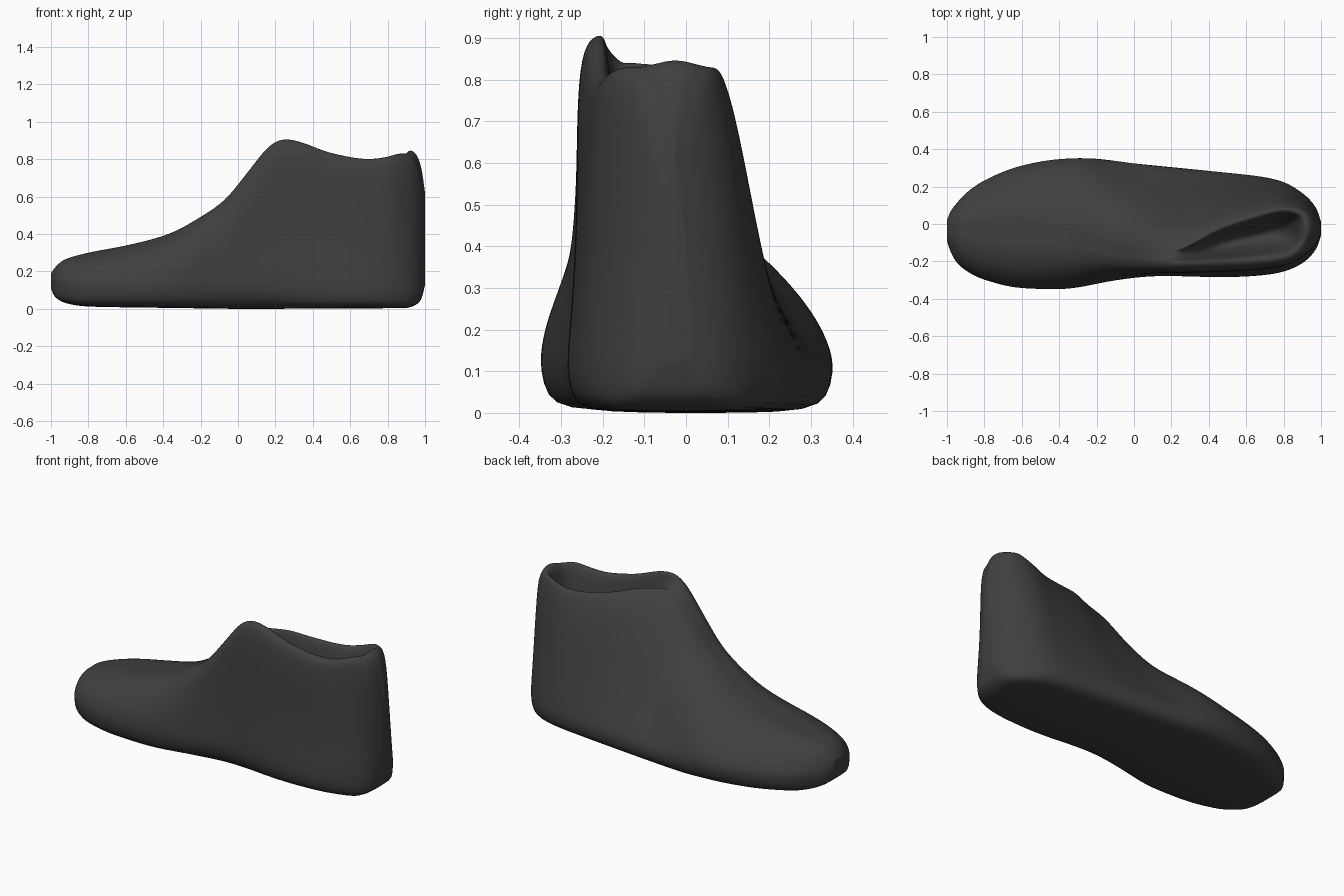
import bpy, bmesh, math

if "Cube" in bpy.data.objects:
    bpy.data.objects.remove(bpy.data.objects["Cube"])

# Curves along the length of the shoe: (x, value) pairs
OUT_R = [(-1, .02), (-.98, .07), (-.95, .11), (-.9, .165), (-.8, .235), (-.6, .315), (-.4, .35),
         (-.25, .357), (0, .335), (.5, .283), (.7, .257), (.8, .23), (.9, .17), (.95, .122), (.98, .075), (1, .01)]
OUT_L = [(-1, -.09), (-.98, -.15), (-.95, -.205), (-.9, -.25), (-.8, -.3), (-.6, -.345), (-.4, -.352),
         (-.12, -.322), (.2, -.308), (.5, -.294), (.7, -.279), (.8, -.26), (.9, -.215), (.95, -.17), (.98, -.125), (1, -.06)]
TOP = [(-1, .19), (-.975, .225), (-.93, .262), (-.8, .3), (-.6, .338), (-.37, .4), (-.17, .51), (-.07, .58),
       (0, .665), (.09, .78), (.17, .88), (.24, .913), (.3, .905), (.5, .835), (.7, .803), (.8, .815),
       (.92, .853), (.95, .835), (.98, .76), (1, .62)]
BASE = [(-1, .11), (-.98, .065), (-.92, .03), (-.8, .012), (-.3, .004), (0, 0), (.9, .004), (.95, .02),
        (.98, .05), (1, .13)]
RIM_R = [(-1, -.01), (-.7, .04), (-.4, .0), (0, -.12), (.2, -.14), (.3, -.105), (.45, -.025),
         (.65, .045), (.8, .083), (.9, .07), (.95, .04), (1, -.02)]
RIM_L = [(-1, -.05), (-.7, -.1), (-.4, -.12), (0, -.19), (.25, -.205), (.5, -.2), (.8, -.175),
         (.9, -.125), (.95, -.09), (1, -.04)]
RIM_DROP = [(-1, 0), (-.1, 0), (.1, .03), (.25, .075), (.4, .04), (.7, .02), (.9, 0), (1, 0)]
DEPTH = [(-1, 0), (.2, 0), (.27, .05), (.36, .2), (.46, .33), (.76, .35), (.83, .28), (.89, .03),
         (.91, 0), (1, 0)]
CROWN = [(-1, 0), (.84, 0), (.92, .035), (1, .06)]


def curve(pts, x):
    """Smooth monotone interpolation through the pairs."""
    n = len(pts)
    slope = [(pts[i + 1][1] - pts[i][1]) / (pts[i + 1][0] - pts[i][0]) for i in range(n - 1)]

    def tangent(i):
        if i == 0 or i == n - 1:
            return slope[0 if i == 0 else -1]
        a, b = slope[i - 1], slope[i]
        return 0 if a * b <= 0 else 2 * a * b / (a + b)

    i = 0
    while i < n - 2 and x > pts[i + 1][0]:
        i += 1
    (x0, a), (x1, b) = pts[i], pts[i + 1]
    h = x1 - x0
    t = min(1, max(0, (x - x0) / h))
    return (a * (2 * t**3 - 3 * t**2 + 1) + h * tangent(i) * (t**3 - 2 * t**2 + t)
            + b * (3 * t**2 - 2 * t**3) + h * tangent(i + 1) * (t**3 - t**2))


def mix(a, b, t):
    return a + (b - a) * t


def bezier(p, t):
    w = ((1 - t)**3, 3 * t * (1 - t)**2, 3 * t * t * (1 - t), t**3)
    return tuple(sum(k * q[j] for k, q in zip(w, p)) for j in (0, 1))


def side(x, out, rim, mid, base, top, right):
    """One flank of a cross-section, from the sole centre up to the rim."""
    h = top - base
    edge = min(.1, .4 * h)
    arch = 0 if right else .05 * math.exp(-((x - .1) / .28)**2)   # hollow under the inner arch
    pts = [(mix(mid, out, f) + arch, base + edge * g) for f, g in ((.45, 0), (.86, .02), (.96, .28))]
    t = min(1, max(0, (x + .35) / .5 if right else (x + .3) / .5))
    k = t * t * (3 - 2 * t)                     # 0 = domed forefoot, 1 = upright ankle
    toe1 = (out, base + (.52 if right else .68) * h)
    toe2 = (mix(out, rim, .42), top - .02 * h)
    if right:
        leg1, leg2 = (mix(out, rim, .38), base + .42 * h), (mix(out, rim, .68), base + .95 * h)
    else:
        leg1, leg2 = (mix(out, rim, .7), base + .62 * h), (mix(out, rim, .08), top + .01)
    ctrl = [(out + arch * .5, base + edge),
            (mix(toe1[0], leg1[0], k), mix(toe1[1], leg1[1], k)),
            (mix(toe2[0], leg2[0], k), mix(toe2[1], leg2[1], k)),
            (rim, top)]
    return pts + [bezier(ctrl, i / 12) for i in range(13)]


# Foot opening: position across the rims, share of the depth
INNER = [(.06, .01), (.13, .1), (.19, .5), (.32, .92), (.5, 1), (.68, .92), (.81, .5), (.87, .1), (.94, .01)]


def section(x):
    crown = curve(CROWN, x)
    base, top_l = curve(BASE, x), curve(TOP, x) - crown
    top_r = top_l - curve(RIM_DROP, x)
    out_r, out_l = curve(OUT_R, x), curve(OUT_L, x)
    rim_r, rim_l = curve(RIM_R, x), curve(RIM_L, x)
    mid, depth = (out_r + out_l) / 2, curve(DEPTH, x)
    right = side(x, out_r, rim_r, mid, base, top_r, True)
    left = side(x, out_l, rim_l, mid, base, top_l, False)
    inner = [(mix(rim_r, rim_l, f), mix(top_r, top_l, f) - depth * d + crown * 4 * f * (1 - f)) for f, d in INNER]
    return [(x, y, z) for y, z in [(mid, base)] + right + inner + left[::-1]]


# Shoe body: one loft from toe to heel, with the foot opening scooped into it
bm = bmesh.new()
N = 64
rings = [[bm.verts.new(p) for p in section(-math.cos(math.pi * i / N))] for i in range(N + 1)]
for a, b in zip(rings, rings[1:]):
    for j in range(len(a)):
        k = (j + 1) % len(a)
        bm.faces.new((a[j], a[k], b[k], b[j]))
bm.faces.new(rings[0])
bm.faces.new(rings[-1][::-1])
bmesh.ops.smooth_vert(bm, verts=[v for r in rings[1:-1] for v in r], factor=.4,
                      use_axis_x=False, use_axis_y=True, use_axis_z=True)
bmesh.ops.recalc_face_normals(bm, faces=bm.faces)
mesh = bpy.data.meshes.new("shoe_body")
bm.to_mesh(mesh)
bm.free()
for poly in mesh.polygons:
    poly.use_smooth = True
shoe = bpy.data.objects.new("shoe_body", mesh)
bpy.context.collection.objects.link(shoe)
sub = shoe.modifiers.new("smooth", 'SUBSURF')
sub.levels = sub.render_levels = 1

# Dark upper
dark = bpy.data.materials.new("dark_grey")
dark.diffuse_color = (.05, .05, .05, 1)
dark.use_nodes = True
dark.node_tree.nodes["Principled BSDF"].inputs["Base Color"].default_value = dark.diffuse_color
mesh.materials.append(dark)
